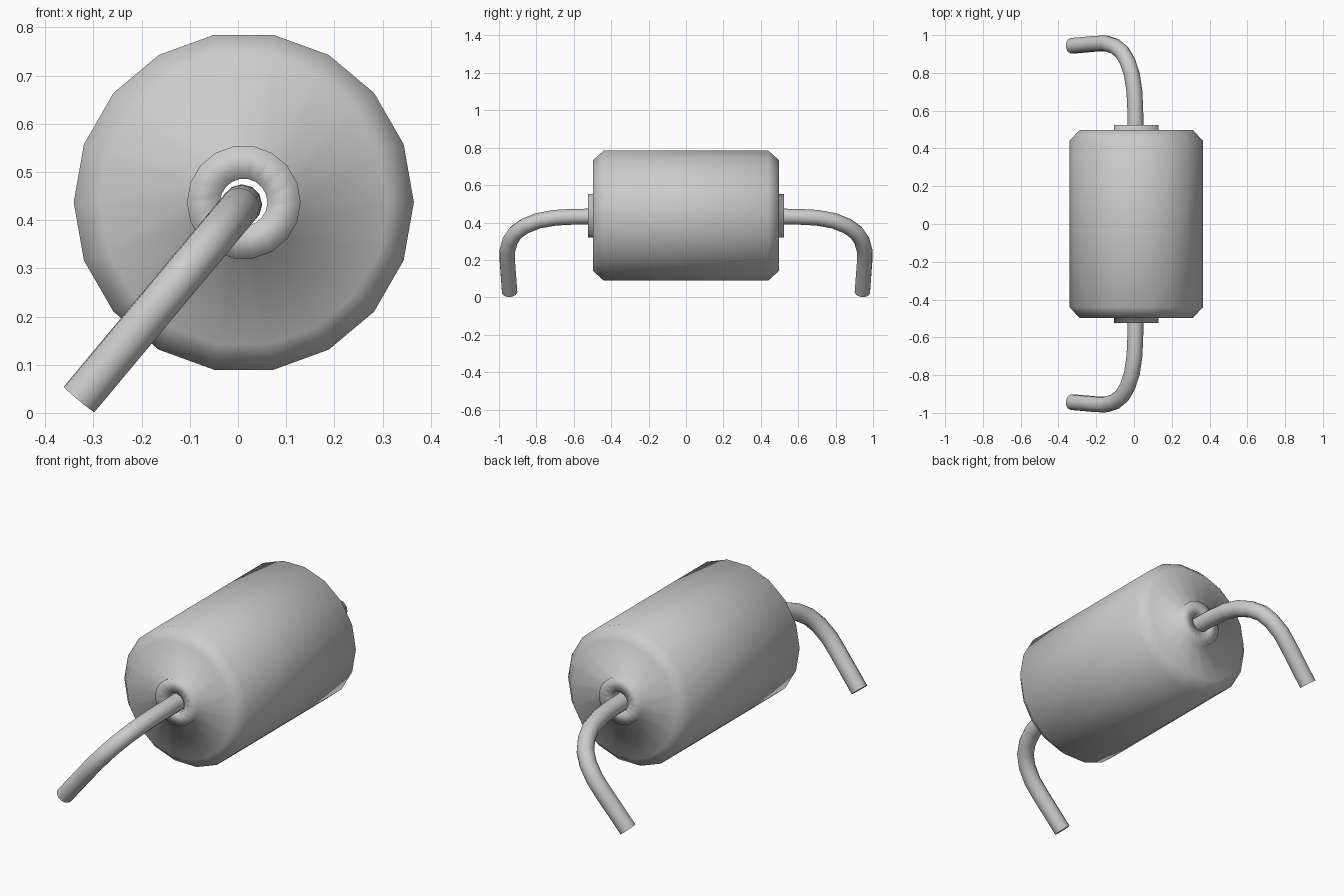
import bpy, bmesh, math
from mathutils import Vector

if "Cube" in bpy.data.objects:
    bpy.data.objects.remove(bpy.data.objects["Cube"])

CX, CZ = 0.012, 0.437      # axis of the canister
SIDES = 18


def lathe_y(name, profile, sides):
    """Revolve (radius, y) points around the canister axis."""
    bm = bmesh.new()
    rings = []
    for r, y in profile:
        rings.append([bm.verts.new((CX + r * math.cos(2 * math.pi * i / sides), y,
                                    CZ + r * math.sin(2 * math.pi * i / sides)))
                      for i in range(sides)])
    for a, b in zip(rings, rings[1:]):
        for i in range(sides):
            j = (i + 1) % sides
            bm.faces.new((a[i], a[j], b[j], b[i]))
    bmesh.ops.recalc_face_normals(bm, faces=bm.faces)
    # the profile runs from -y to +y, so outer side faces must point outwards
    side = max(bm.faces, key=lambda f: f.calc_area())
    c = side.calc_center_median() - Vector((CX, 0, CZ))
    if side.normal.dot(Vector((c.x, 0, c.z))) < 0:
        bmesh.ops.reverse_faces(bm, faces=bm.faces)
    for f in bm.faces:
        f.smooth = True
    me = bpy.data.meshes.new(name)
    bm.to_mesh(me)
    bm.free()
    ob = bpy.data.objects.new(name, me)
    bpy.context.collection.objects.link(ob)
    return ob


# Canister with chamfered ends, raised collars and open wire holes
half = [(0.353, 0.44), (0.30, 0.498), (0.118, 0.498), (0.118, 0.525),
        (0.049, 0.525), (0.049, 0.46)]
profile = [(r, -y) for r, y in reversed(half)] + half
lathe_y("canister_body", profile, SIDES)


# Bent lead wires: (y, distance along the sideways-down bend direction)
bend = Vector((-0.641, 0, -0.767))
path = [(0.47, 0.006), (0.60, 0.008), (0.70, 0.015), (0.79, 0.036), (0.86, 0.072),
        (0.91, 0.117), (0.94, 0.174), (0.956, 0.25), (0.955, 0.32), (0.943, 0.533)]


def lead_wire(name, sign):
    cu = bpy.data.curves.new(name + "_curve", 'CURVE')
    cu.dimensions = '3D'
    cu.bevel_depth = 0.042
    cu.bevel_resolution = 4
    cu.use_fill_caps = True
    sp = cu.splines.new('POLY')
    sp.points.add(len(path) - 1)
    for p, (y, s) in zip(sp.points, path):
        p.co = (*(Vector((CX, sign * y, CZ)) + bend * s), 1)
    ob = bpy.data.objects.new(name, cu)
    bpy.context.collection.objects.link(ob)
    bpy.ops.object.select_all(action='DESELECT')
    ob.select_set(True)
    bpy.context.view_layer.objects.active = ob
    bpy.ops.object.convert(target='MESH')
    bpy.ops.object.shade_smooth_by_angle(angle=math.radians(50))


lead_wire("front_lead_wire", -1)
lead_wire("back_lead_wire", 1)
